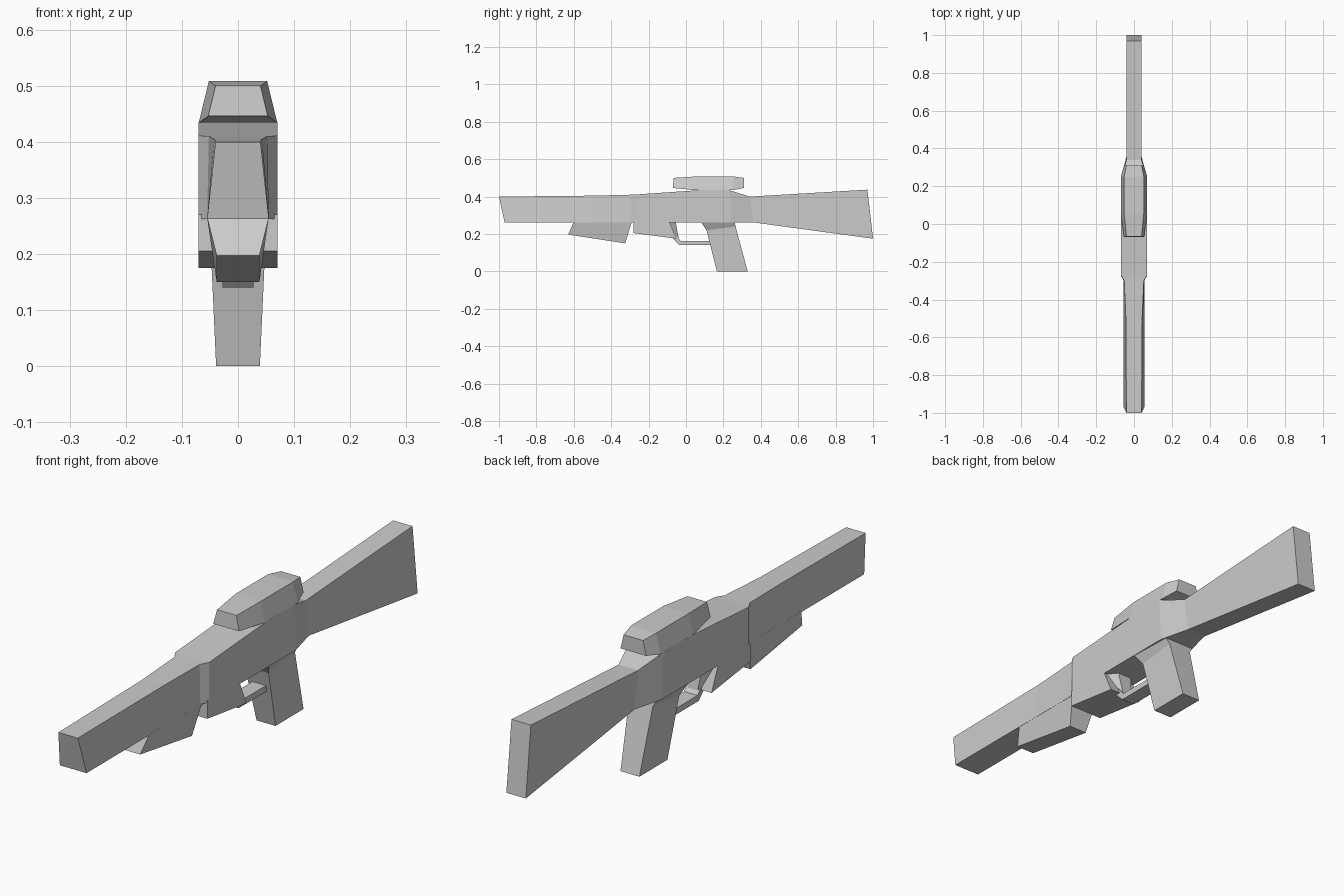
import bpy
import bmesh

grey = bpy.data.materials.new("plain grey")
grey.diffuse_color = (0.6, 0.6, 0.6, 1)


def loft(name, sections):
    """Skin quads along y. Section: (y_bottom, z_bottom, half_width), (y_top, z_top, half_width)."""
    bm = bmesh.new()
    rings = []
    for (yb, zb, wb), (yt, zt, wt) in sections:
        rings.append([bm.verts.new(p) for p in
                      ((-wb, yb, zb), (wb, yb, zb), (wt, yt, zt), (-wt, yt, zt))])
    for a, b in zip(rings, rings[1:]):
        for i in range(4):
            j = (i + 1) % 4
            bm.faces.new((a[i], a[j], b[j], b[i]))
    bm.faces.new(rings[0])
    bm.faces.new(rings[-1])
    bmesh.ops.recalc_face_normals(bm, faces=bm.faces)
    mesh = bpy.data.meshes.new(name)
    bm.to_mesh(mesh)
    bm.free()
    mesh.materials.append(grey)
    obj = bpy.data.objects.new(name, mesh)
    bpy.context.collection.objects.link(obj)
    return obj


# Barrel, receiver and stock as one continuous body
loft("main_body", [
    ((-0.97, 0.262, 0.055), (-1.0, 0.40, 0.04)),
    ((-0.50, 0.262, 0.055), (-0.50, 0.405, 0.043)),
    ((-0.30, 0.262, 0.055), (-0.30, 0.41, 0.052)),
    ((-0.27, 0.262, 0.07), (-0.27, 0.411, 0.07)),
    ((0.08, 0.262, 0.07), (0.08, 0.435, 0.07)),
    ((0.24, 0.262, 0.07), (0.23, 0.435, 0.07)),
    ((0.36, 0.262, 0.04), (0.34, 0.40, 0.04)),
    ((1.0, 0.175, 0.04), (0.97, 0.437, 0.04)),
])

# Handguard block under the barrel
loft("fore_grip", [
    ((-0.63, 0.197, 0.038), (-0.60, 0.265, 0.055)),
    ((-0.325, 0.15, 0.038), (-0.29, 0.265, 0.055)),
])

# Deep housing ahead of the trigger
loft("lower_housing", [
    ((-0.28, 0.205, 0.07), (-0.28, 0.27, 0.07)),
    ((-0.05, 0.175, 0.07), (-0.092, 0.27, 0.07)),
])

# Pistol grip: lower leg plus flared root
loft("pistol_grip", [
    ((0.165, 0.0, 0.039), (0.11, 0.22, 0.049)),
    ((0.33, 0.0, 0.039), (0.265, 0.24, 0.049)),
])
loft("grip_root", [
    ((0.11, 0.22, 0.049), (0.08, 0.265, 0.069)),
    ((0.265, 0.24, 0.049), (0.26, 0.265, 0.064)),
])

# Trigger guard: bottom bar and front strut
loft("guard_bar", [
    ((-0.07, 0.175, 0.028), (-0.06, 0.20, 0.028)),
    ((-0.035, 0.14, 0.028), (-0.028, 0.163, 0.028)),
    ((0.14, 0.14, 0.028), (0.14, 0.163, 0.028)),
])
loft("trigger", [
    ((-0.055, 0.165, 0.02), (-0.092, 0.265, 0.06)),
    ((-0.037, 0.165, 0.02), (-0.055, 0.265, 0.03)),
])

# Scope
loft("scope", [
    ((-0.07, 0.446, 0.053), (-0.066, 0.50, 0.04)),
    ((0.06, 0.434, 0.07), (0.06, 0.508, 0.052)),
    ((0.25, 0.434, 0.07), (0.25, 0.508, 0.052)),
    ((0.31, 0.446, 0.053), (0.31, 0.50, 0.04)),
])
